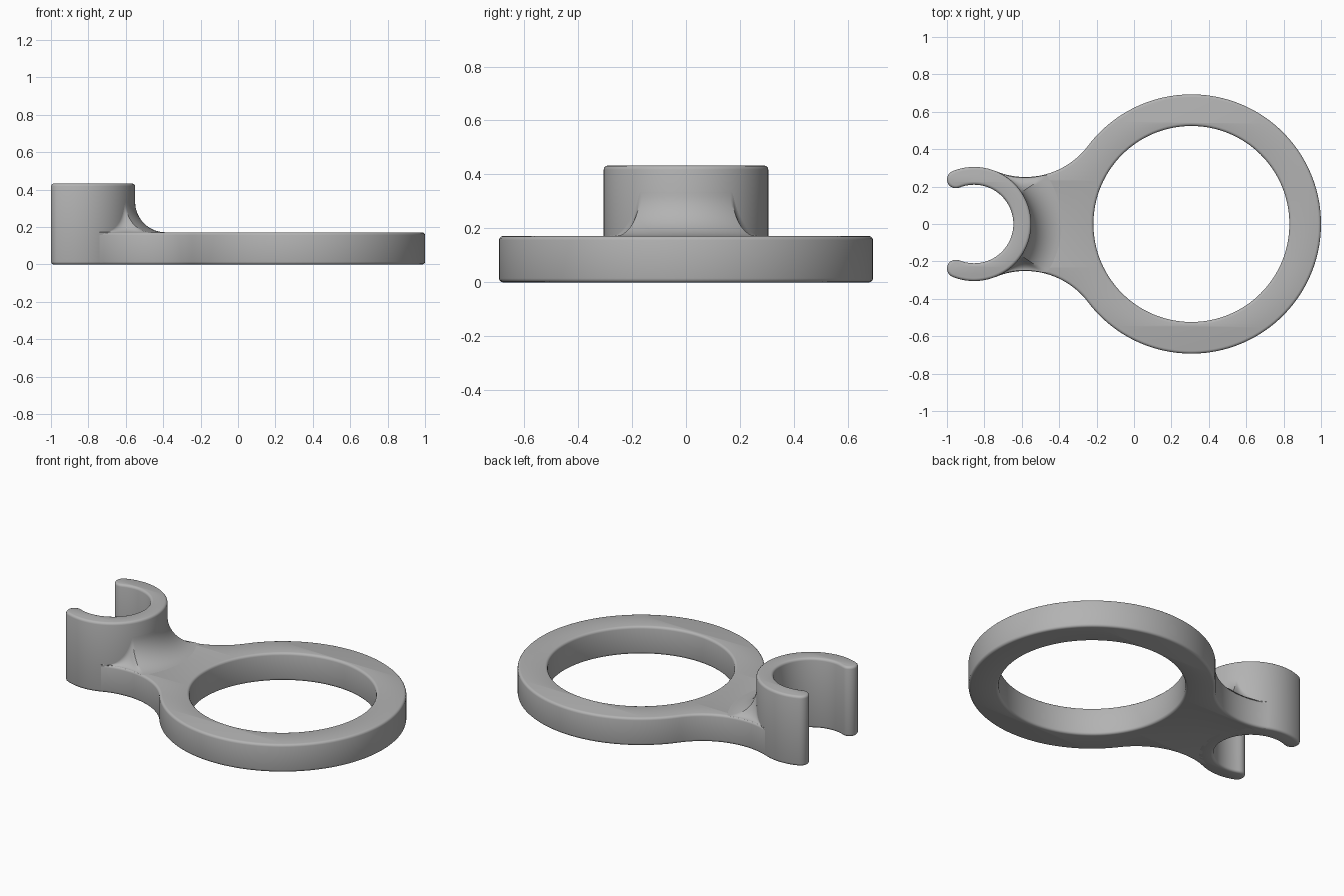
import bpy, bmesh
from math import sin, cos, pi, sqrt, atan2, hypot

cube = bpy.data.objects.get("Cube")
if cube:
    bpy.data.objects.remove(cube, do_unlink=True)

# Main dimensions
RING_X, RING_R, HOLE_R = 0.307, 0.693, 0.524
CLIP_X, CLIP_R, BORE_R = -0.855, 0.305, 0.21
PLATE_H, CLIP_H = 0.172, 0.433
NECK_R, FILLET_R, EDGE = 0.42, 0.163, 0.015

grey = bpy.data.materials.new("plain_grey")
grey.use_nodes = True
colour = (0.45, 0.45, 0.45, 1)
grey.diffuse_color = colour
grey.node_tree.nodes["Principled BSDF"].inputs["Base Color"].default_value = colour


def arc(cx, cy, r, a, b, n):
    return [(cx + r * cos(a + (b - a) * i / n), cy + r * sin(a + (b - a) * i / n))
            for i in range(n + 1)]


def finish(name, bm):
    bmesh.ops.remove_doubles(bm, verts=bm.verts, dist=0.0002)
    bmesh.ops.recalc_face_normals(bm, faces=bm.faces)
    mesh = bpy.data.meshes.new(name)
    bm.to_mesh(mesh)
    bm.free()
    mesh.materials.clear()
    mesh.materials.append(grey)
    obj = bpy.data.objects.new(name, mesh)
    bpy.context.collection.objects.link(obj)
    bpy.ops.object.select_all(action="DESELECT")
    obj.select_set(True)
    bpy.context.view_layer.objects.active = obj
    bpy.ops.object.shade_smooth_by_angle(angle=pi / 5)
    return obj


def rounded_slab(name, outlines, height):
    """Extrude closed outlines from z = 0 with softly rounded rims."""
    curve = bpy.data.curves.new(name + "_outline", "CURVE")
    curve.dimensions = "2D"
    curve.fill_mode = "BOTH"
    curve.extrude = height / 2 - EDGE
    curve.bevel_depth = EDGE
    curve.bevel_resolution = 2
    curve.offset = -EDGE
    for pts in outlines:
        spline = curve.splines.new("POLY")
        spline.points.add(len(pts) - 1)
        for p, (x, y) in zip(spline.points, pts):
            p.co = (x, y, 0, 1)
        spline.use_cyclic_u = True
    temp = bpy.data.objects.new(name + "_outline", curve)
    bpy.context.collection.objects.link(temp)
    bpy.context.view_layer.update()
    mesh = temp.evaluated_get(bpy.context.evaluated_depsgraph_get()).to_mesh()
    bm = bmesh.new()
    bm.from_mesh(mesh)
    bmesh.ops.translate(bm, verts=bm.verts, vec=(0, 0, height / 2))
    bpy.data.objects.remove(temp, do_unlink=True)
    bpy.data.curves.remove(curve)
    return finish(name, bm)


# Neck arcs are tangent to both the ring and the clip
span = RING_X - CLIP_X
to_ring, to_clip = RING_R + NECK_R, CLIP_R + NECK_R
nx = (span ** 2 + to_clip ** 2 - to_ring ** 2) / (2 * span)
ny = sqrt(to_clip ** 2 - nx ** 2)
clip_ang = atan2(ny, nx)
ring_ang = atan2(ny, nx - span)

# Ring and neck plate
mid_r = (CLIP_R + BORE_R) / 2
neck = arc(CLIP_X + nx, ny, NECK_R, ring_ang + pi, clip_ang + pi, 24)
plate = arc(RING_X, 0, RING_R, -ring_ang, ring_ang, 120)[:-1] + neck
plate += arc(CLIP_X, 0, mid_r, clip_ang, -clip_ang, 32)
plate += [(x, -y) for x, y in reversed(neck)][:-1]
hole = arc(RING_X, 0, HOLE_R, 0, 2 * pi, 128)[:-1]
rounded_slab("ring_plate", [plate, hole], PLATE_H)

# Open clip with rounded tips
tip_r = (CLIP_R - BORE_R) / 2
tip_x = -1 + tip_r - CLIP_X
tip_y = sqrt(mid_r ** 2 - tip_x ** 2)
tip_ang = atan2(tip_y, tip_x)
clip = arc(CLIP_X, 0, CLIP_R, -tip_ang, tip_ang, 80)[:-1]
clip += arc(CLIP_X + tip_x, tip_y, tip_r, tip_ang, tip_ang + pi, 12)[:-1]
clip += arc(CLIP_X, 0, BORE_R, tip_ang, -tip_ang, 64)[:-1]
clip += arc(CLIP_X + tip_x, -tip_y, tip_r, pi - tip_ang, 2 * pi - tip_ang, 12)[:-1]
rounded_slab("clip", [clip], CLIP_H)


# Concave fillet between clip and plate, narrowing where the neck runs out
def fillet_size(theta):
    d = abs(theta) - clip_ang
    disc = NECK_R ** 2 - (to_clip * sin(d)) ** 2
    if disc < 0:
        return FILLET_R
    width = to_clip * cos(d) - sqrt(disc) - CLIP_R - EDGE / 3
    return max(0.001, min(FILLET_R, width))


bm = bmesh.new()
sections = []
STEPS, ARC_STEPS = 96, 14
for i in range(STEPS + 1):
    theta = clip_ang * (2 * i / STEPS - 1)
    f = fillet_size(theta)
    profile = arc(CLIP_R + f, PLATE_H + f, f, pi, 1.5 * pi, ARC_STEPS)
    profile.append((CLIP_R - EDGE, PLATE_H - EDGE))
    sections.append([bm.verts.new((CLIP_X + r * cos(theta), r * sin(theta), z))
                     for r, z in profile])
for a, b in zip(sections, sections[1:]):
    for j in range(len(a)):
        k = (j + 1) % len(a)
        bm.faces.new((a[j], a[k], b[k], b[j]))
bm.faces.new(sections[0])
bm.faces.new(sections[-1])
finish("clip_fillet", bm)
